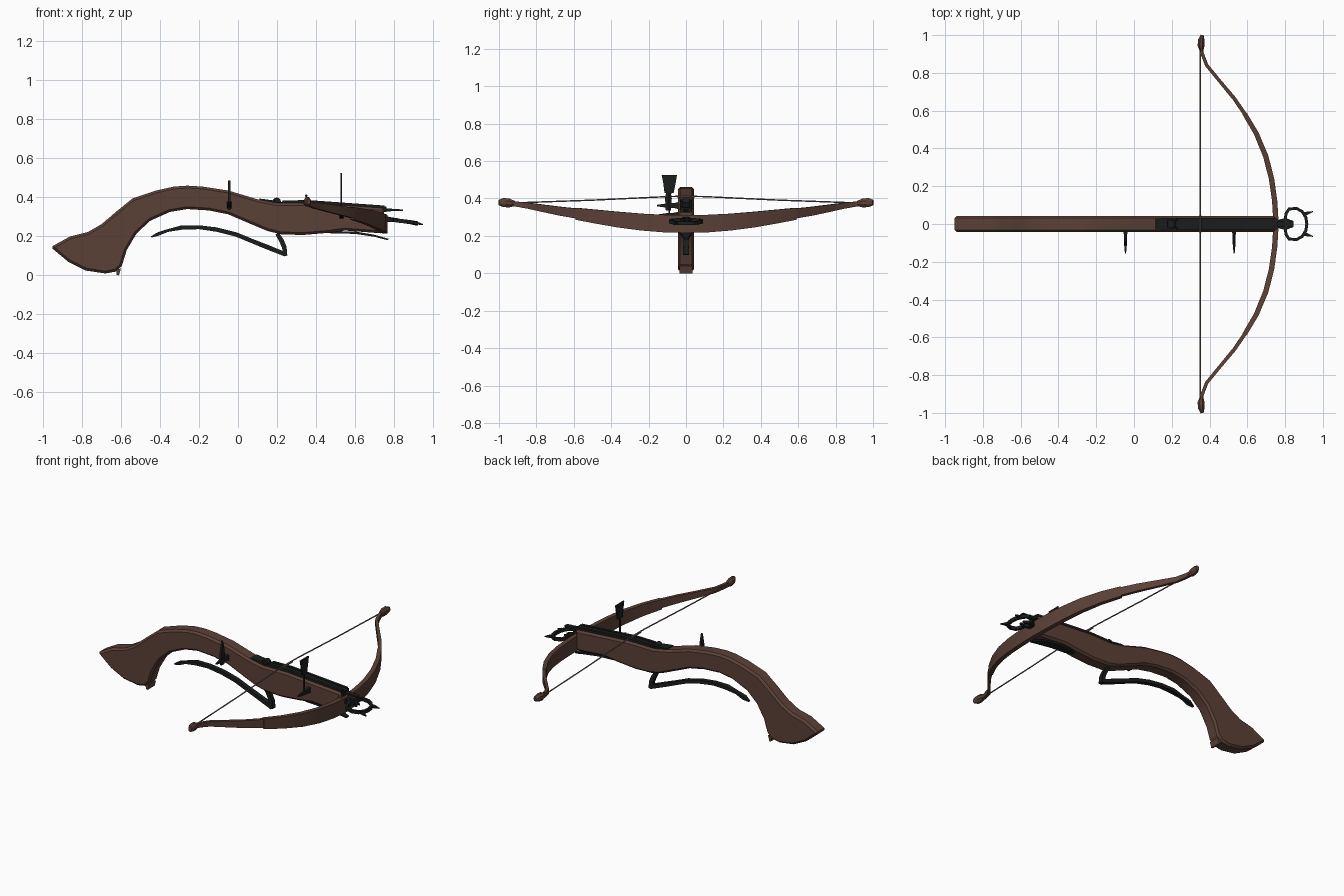
import bpy, bmesh, math
from mathutils import Vector


def material(name, rgb):
    m = bpy.data.materials.new(name)
    m.diffuse_color = (*rgb, 1)
    return m


WOOD = material("wood", (0.105, 0.052, 0.038))
IRON = material("iron", (0.011, 0.012, 0.012))
CORD = material("cord", (0.16, 0.12, 0.10))


def finish(name, bm, mat):
    bmesh.ops.recalc_face_normals(bm, faces=bm.faces)
    me = bpy.data.meshes.new(name)
    bm.to_mesh(me)
    bm.free()
    me.materials.append(mat)
    ob = bpy.data.objects.new(name, me)
    bpy.context.collection.objects.link(ob)
    return ob


def prism(name, pts, lo, hi, mat, axis='Y', bevel=0):
    """Extrude an outline: (x, z) along y, or (y, z) along x."""
    put = (lambda a, b, d: (a, d, b)) if axis == 'Y' else (lambda a, b, d: (d, a, b))
    bm = bmesh.new()
    f = bm.faces.new([bm.verts.new(put(a, b, lo)) for a, b in pts])
    ex = bmesh.ops.extrude_face_region(bm, geom=[f])
    vs = [v for v in ex['geom'] if isinstance(v, bmesh.types.BMVert)]
    bmesh.ops.translate(bm, verts=vs, vec=put(0, 0, hi - lo))
    bmesh.ops.recalc_face_normals(bm, faces=bm.faces)
    if bevel:
        rim = [e for e in bm.edges if e.calc_face_angle(0) > 1.2]
        bmesh.ops.bevel(bm, geom=rim, offset=bevel, segments=1, affect='EDGES')
    return finish(name, bm, mat)


def sweep(name, rows, up, mat, n=4):
    """Rows of (x, y, z, half size along up, half size across)."""
    up = Vector(up)
    P = [Vector(r[:3]) for r in rows]
    k = math.sqrt(2) if n == 4 else 1
    bm = bmesh.new()
    rings = []
    for i, r in enumerate(rows):
        t = P[min(i + 1, len(P) - 1)] - P[max(i - 1, 0)]
        side = t.cross(up).normalized()
        rings.append([bm.verts.new(P[i] + k * (up * r[3] * math.sin(a) + side * r[4] * math.cos(a)))
                      for a in [2 * math.pi * (j + 0.5) / n for j in range(n)]])
    for a, b in zip(rings, rings[1:]):
        for j in range(n):
            bm.faces.new((a[j], a[(j + 1) % n], b[(j + 1) % n], b[j]))
    bm.faces.new(rings[0])
    bm.faces.new(rings[-1])
    return finish(name, bm, mat)


def mirrored(rows):
    """Complete a half path starting at y = 0."""
    return [(r[0], -r[1], *r[2:]) for r in reversed(rows[1:])] + rows


Y, Z = (0, 1, 0), (0, 0, 1)

# Curved wooden stock
prism("stock", [
    (-0.96, 0.145), (-0.86, 0.20), (-0.77, 0.222), (-0.70, 0.262), (-0.62, 0.33), (-0.54, 0.395),
    (-0.42, 0.435), (-0.33, 0.455), (-0.26, 0.46), (-0.18, 0.455), (-0.05, 0.435), (0.10, 0.39),
    (0.20, 0.37), (0.36, 0.372), (0.75, 0.345), (0.745, 0.215), (0.55, 0.23), (0.45, 0.217),
    (0.33, 0.207), (0.22, 0.211), (0.15, 0.228), (0.05, 0.27), (-0.05, 0.313), (-0.15, 0.333),
    (-0.26, 0.34), (-0.35, 0.325), (-0.45, 0.28), (-0.52, 0.215), (-0.57, 0.13), (-0.595, 0.05),
    (-0.625, 0.02), (-0.68, 0.01), (-0.78, 0.025), (-0.87, 0.07)],
    -0.043, 0.043, WOOD, bevel=0.012)
# Small spur under the butt
prism("butt_spur", [(-0.625, 0.03), (-0.60, 0.035), (-0.61, 0.0), (-0.622, 0.003)],
      -0.035, 0.035, WOOD)

# Bow: thick middle and slimmer outer limbs
sweep("bow_middle", mirrored([
    (0.752, 0, 0.263, 0.047, 0.014), (0.745, 0.12, 0.266, 0.047, 0.014),
    (0.728, 0.24, 0.274, 0.045, 0.014), (0.697, 0.36, 0.287, 0.042, 0.014),
    (0.647, 0.48, 0.303, 0.037, 0.013), (0.585, 0.585, 0.318, 0.032, 0.012)]), Z, WOOD)
for s, word in ((1, "left"), (-1, "right")):
    sweep("bow_limb_" + word, [
        (0.595, s * 0.57, 0.318, 0.027, 0.010), (0.53, s * 0.665, 0.331, 0.024, 0.010),
        (0.455, s * 0.755, 0.346, 0.020, 0.009), (0.385, s * 0.84, 0.361, 0.016, 0.009),
        (0.362, s * 0.90, 0.369, 0.014, 0.009), (0.35, s * 0.95, 0.375, 0.012, 0.010)], Z, WOOD)
    sweep("bow_tip_" + word, [
        (0.358, s * 0.915, 0.373, 0.015, 0.010), (0.355, s * 0.945, 0.376, 0.026, 0.020),
        (0.356, s * 0.975, 0.378, 0.026, 0.018), (0.362, s * 1.0, 0.378, 0.016, 0.010)],
        Z, WOOD, 8)

# Drawn string with a wrapped centre
sweep("string", mirrored([
    (0.35, 0, 0.412, 0.004, 0.004), (0.35, 0.1, 0.41, 0.004, 0.004),
    (0.35, 0.5, 0.391, 0.004, 0.004), (0.35, 0.955, 0.375, 0.004, 0.004)]), Z, CORD, 8)
sweep("string_wrap", [(0.35, -0.045, 0.408, 0.007, 0.007), (0.35, 0.045, 0.408, 0.007, 0.007)],
      Z, CORD, 8)

# Iron bolt channel, side rails, and release nut
prism("bolt_channel", [(0.20, 0.36), (0.20, 0.376), (0.36, 0.38), (0.76, 0.352), (0.76, 0.325)],
      -0.03, 0.03, IRON)
for s in (1, -1):
    prism("channel_rail", [(0.22, 0.37), (0.23, 0.384), (0.36, 0.386), (0.75, 0.358), (0.75, 0.345)],
          s * 0.023 - 0.008, s * 0.023 + 0.008, IRON)
prism("channel_nose", [(0.74, 0.328), (0.74, 0.345), (0.845, 0.338), (0.845, 0.330)],
      -0.014, 0.014, IRON)
prism("nut_plate", [(0.11, 0.375), (0.11, 0.394), (0.20, 0.382), (0.22, 0.36)],
      -0.03, 0.03, IRON)
prism("release_nut", [(0.198 + 0.022 * math.cos(a), 0.377 + 0.022 * math.sin(a))
                      for a in [i * math.pi / 6 for i in range(12)]], -0.02, 0.02, IRON)

# Iron strap under the fore end
sweep("under_strap", [(0.43, 0, 0.222, 0.012, 0.004), (0.50, 0, 0.221, 0.024, 0.006),
                      (0.60, 0, 0.219, 0.028, 0.006), (0.70, 0, 0.203, 0.025, 0.005),
                      (0.77, 0, 0.184, 0.012, 0.004)], Y, IRON)

# Long trigger lever
sweep("trigger_lever", [
    (-0.445, 0, 0.197, 0.006, 0.003), (-0.41, 0, 0.212, 0.016, 0.009),
    (-0.36, 0, 0.23, 0.012, 0.007), (-0.29, 0, 0.245, 0.015, 0.011),
    (-0.20, 0, 0.247, 0.014, 0.010), (-0.11, 0, 0.235, 0.014, 0.011),
    (-0.01, 0, 0.21, 0.014, 0.011), (0.07, 0, 0.177, 0.014, 0.011),
    (0.15, 0, 0.145, 0.014, 0.012), (0.245, 0, 0.107, 0.016, 0.011)], Y, IRON)
sweep("trigger_arm", [(0.243, 0, 0.10, 0.016, 0.010), (0.237, 0, 0.145, 0.014, 0.012),
                      (0.222, 0, 0.18, 0.013, 0.012), (0.20, 0, 0.215, 0.012, 0.010)], Y, IRON)

# Stirrup: a collar, open ring and four horns, tilted downwards
sweep("stirrup_collar", [(0.69, 0, 0.30, 0.014, 0.028), (0.755, 0, 0.288, 0.016, 0.022),
                         (0.785, 0, 0.286, 0.012, 0.012)], Z, IRON)
ring = [(0.775, 0.005, 0.287), (0.80, 0.022, 0.285), (0.805, 0.055, 0.284), (0.82, 0.079, 0.281),
        (0.86, 0.083, 0.276), (0.89, 0.066, 0.272), (0.91, 0.035, 0.268), (0.915, 0, 0.267)]
for s in (1, -1):
    sweep("stirrup_ring", [(x, s * y, z, 0.010, 0.008) for x, y, z in ring], Z, IRON)
    sweep("stirrup_horn", [(0.895, s * 0.05, 0.27, 0.009, 0.010), (0.92, s * 0.058, 0.267, 0.007, 0.008),
                           (0.948, s * 0.066, 0.261, 0.002, 0.002)], Z, IRON)
    sweep("stirrup_prong", [(0.76, s * 0.01, 0.287, 0.010, 0.010), (0.80, s * 0.024, 0.284, 0.010, 0.008),
                            (0.845, s * 0.012, 0.278, 0.005, 0.004)], Z, IRON)

# Levers on the right side: a flared front paddle and a slim rear spike
prism("front_paddle", [(-0.13, 0.525), (-0.122, 0.485), (-0.115, 0.43), (-0.094, 0.425), (-0.094, 0.32),
                       (-0.086, 0.32), (-0.086, 0.425), (-0.066, 0.43), (-0.055, 0.485), (-0.048, 0.525)],
      0.524, 0.532, IRON, 'X')
prism("rear_spike", [(-0.108, 0.335), (-0.112, 0.40), (-0.105, 0.44), (-0.094, 0.487),
                     (-0.082, 0.44), (-0.076, 0.40), (-0.08, 0.335)], -0.052, -0.039, IRON, 'X')
for word, x, z in (("front", 0.53, 0.31), ("rear", -0.045, 0.362)):
    sweep(word + "_pivot", [(x, -0.035, z, 0.020, 0.012), (x, -0.06, z, 0.014, 0.008),
                            (x, -0.10, z, 0.012, 0.008), (x, -0.155, z, 0.004, 0.003)], Z, IRON)

# Smooth the gentle curves, keep hard edges
for ob in bpy.context.collection.objects:
    ob.select_set(True)
    bpy.context.view_layer.objects.active = ob
bpy.ops.object.shade_smooth_by_angle(angle=math.radians(25))
